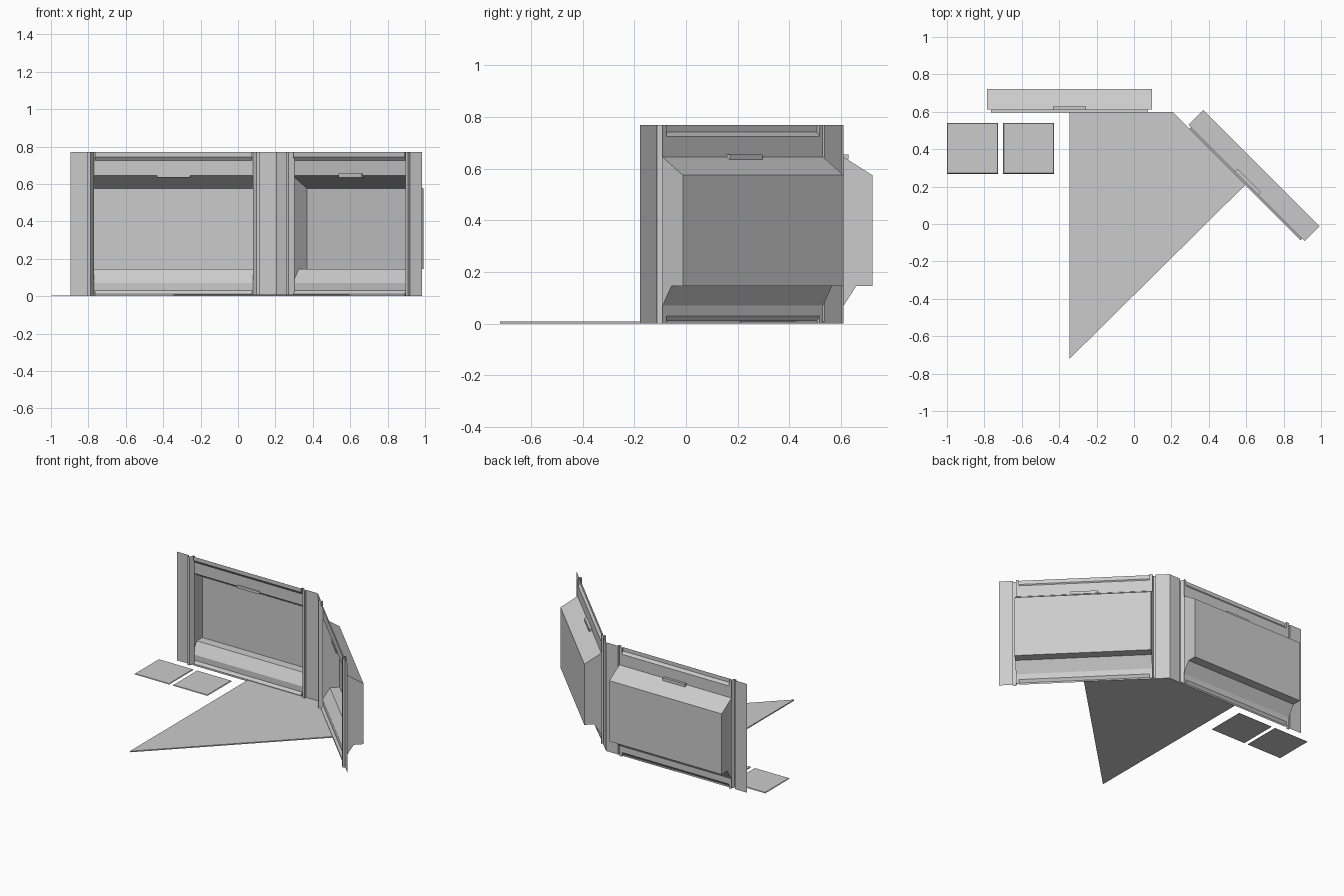
import bpy, bmesh, math
from mathutils import Matrix

if "Cube" in bpy.data.objects:
    bpy.data.objects.remove(bpy.data.objects["Cube"])

H = 0.77      # wall height
V = 0.012     # depth of the centre panel behind the wall line


def add_object(name, bm, matrix=Matrix()):
    bmesh.ops.remove_doubles(bm, verts=bm.verts, dist=1e-5)
    mesh = bpy.data.meshes.new(name)
    bm.to_mesh(mesh)
    bm.free()
    ob = bpy.data.objects.new(name, mesh)
    bpy.context.collection.objects.link(ob)
    ob.matrix_world = matrix
    return ob


def sheet(bm, path, step):
    """Sweep an open path by the offset step; return nothing, add quads."""
    a = [bm.verts.new(p) for p in path]
    b = [bm.verts.new([p[i] + step[i] for i in range(3)]) for p in path]
    for i in range(len(path) - 1):
        bm.faces.new((a[i], a[i + 1], b[i + 1], b[i]))


def across(bm, profile, half, caps=False):
    """Sweep a (depth, z) profile along the wall, optionally closing the ends."""
    sheet(bm, [(-half, v, z) for v, z in profile], (2 * half, 0, 0))
    if caps:
        for u in (-half, half):
            bm.faces.new([bm.verts.new((u, v, z)) for v, z in profile])


def slab(name, outline, height, taper=1.0):
    bm = bmesh.new()
    face = bm.faces.new([bm.verts.new((x, y, 0)) for x, y in outline])
    top = bmesh.ops.extrude_face_region(bm, geom=[face])["geom"]
    tv = [g for g in top if isinstance(g, bmesh.types.BMVert)]
    cx = sum(v.co.x for v in tv) / len(tv)
    cy = sum(v.co.y for v in tv) / len(tv)
    for v in tv:
        v.co = (cx + (v.co.x - cx) * taper, cy + (v.co.y - cy) * taper, height)
    bmesh.ops.recalc_face_normals(bm, faces=bm.faces)
    return add_object(name, bm)


def build_wall(label, matrix):
    # Flat side strips ending in raised posts
    bm = bmesh.new()
    trim = [(0.551, 0), (0.46, 0), (0.46, -0.016), (0.443, -0.016), (0.425, V)]
    for s in (-1, 1):
        sheet(bm, [(s * u, v, 0) for u, v in trim], (0, 0, H))
    add_object(label + "_side_posts", bm, matrix)

    # Flat panel bands around the niche and beside the rails
    bm = bmesh.new()
    across(bm, [(V, 0.03), (V, 0.07)], 0.44)
    across(bm, [(V, 0.645), (V, 0.725)], 0.44)
    for s in (-1, 1):
        for z0, z1 in ((0, 0.03), (0.725, H)):
            sheet(bm, [(s * 0.42, V, z0), (s * 0.42, V, z1)], (s * 0.02, 0, 0))
    add_object(label + "_panel", bm, matrix)

    # Top and bottom rails standing forward of the panel
    for part, prof in (("top_rail", [(V, 0.725), (-0.002, 0.743), (-0.002, H), (V, H)]),
                       ("bottom_rail", [(V, 0.03), (-0.002, 0.012), (-0.002, 0), (V, 0)])):
        bm = bmesh.new()
        across(bm, prof[:3], 0.42)
        for u in (-0.42, 0.42):
            bm.faces.new([bm.verts.new((u, v, z)) for v, z in prof])
        add_object(label + "_" + part, bm, matrix)

    # Recessed niche with sloping top and sill
    bm = bmesh.new()
    across(bm, [(V, 0.645), (0.123, 0.575), (0.123, 0.145), (0.06, 0.145), (V, 0.07)], 0.44, True)
    add_object(label + "_niche", bm, matrix)

    # Small lamp housing at the top of the niche
    bm = bmesh.new()
    bmesh.ops.create_cube(bm, size=1, matrix=Matrix.Translation((0, 0.018, 0.645))
                          @ Matrix.Diagonal((0.176, 0.024, 0.02, 1)))
    add_object(label + "_lamp", bm, matrix)


# Two neighbouring walls of an eight-sided room
build_wall("back_wall", Matrix.Translation((-0.345, 0.599, 0)))
build_wall("angled_wall", Matrix.Translation((0.594, 0.212, 0))
           @ Matrix.Rotation(math.radians(-45), 4, 'Z'))

# Kite-shaped floor segment
slab("floor_segment", [(-0.344, 0.599), (-0.344, -0.72), (0.6, 0.214), (0.206, 0.599)], 0.008)

# Two loose floor tiles
for i, x in enumerate((-1.0, -0.7)):
    slab("floor_tile_%d" % (i + 1),
         [(x, 0.268), (x + 0.273, 0.268), (x + 0.273, 0.541), (x, 0.541)], 0.005, 0.97)
